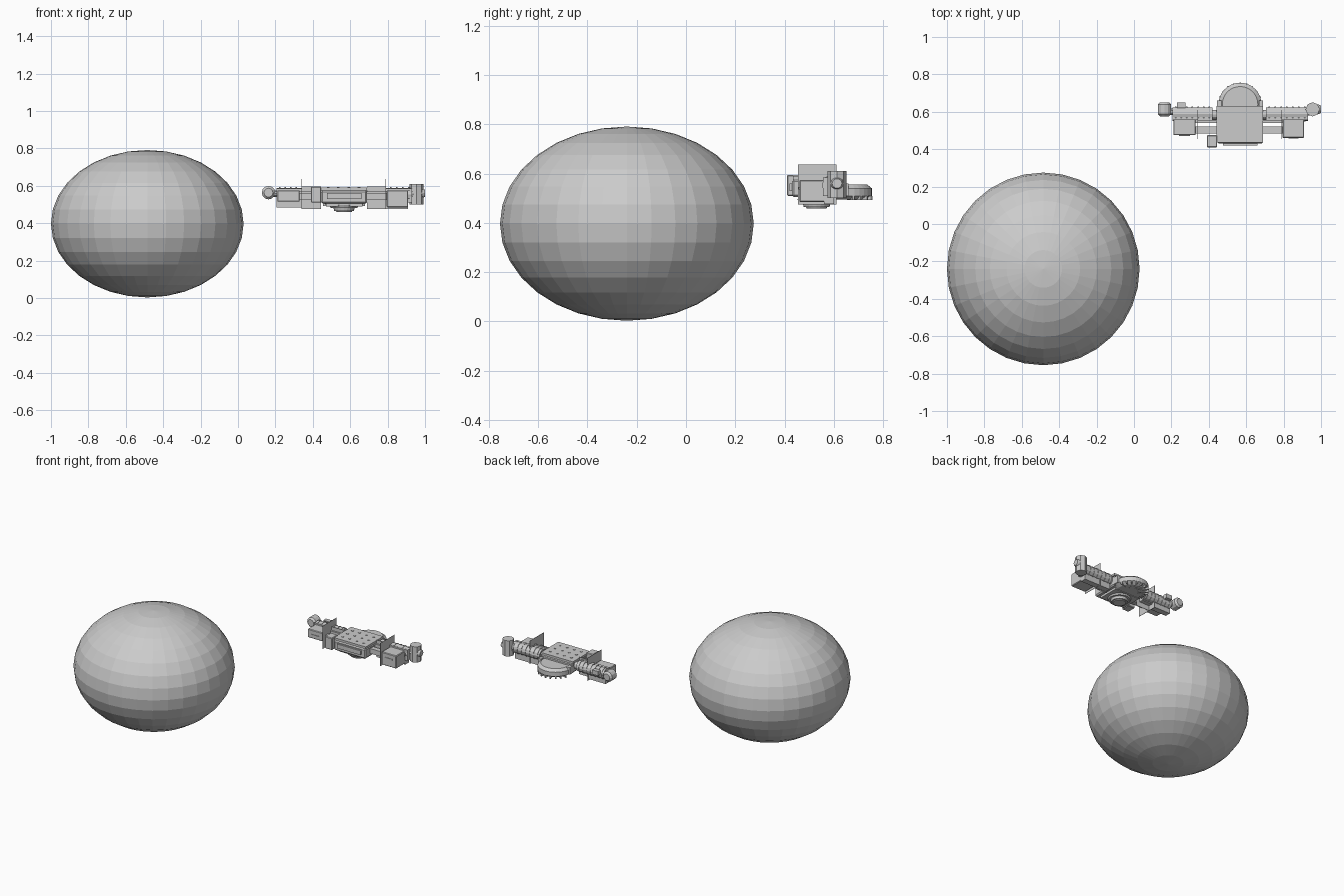
import bpy, math
from mathutils import Matrix, Vector

cube = bpy.data.objects.get("Cube")
if cube:
    bpy.data.objects.remove(cube, do_unlink=True)

GREY = (0.6, 0.6, 0.6, 1)
mat = bpy.data.materials.new("light_grey")
mat.use_nodes = True
mat.diffuse_color = GREY
mat.node_tree.nodes["Principled BSDF"].inputs["Base Color"].default_value = GREY


def finish(name):
    ob = bpy.context.object
    ob.name = name
    ob.data.materials.append(mat)
    return ob


def box(name, x, y, z, bevel=0):
    """Box from its (low, high) range on each axis."""
    bpy.ops.mesh.primitive_cube_add(size=1)
    ob = finish(name)
    size = [r[1] - r[0] for r in (x, y, z)]
    mid = Vector([(r[0] + r[1]) / 2 for r in (x, y, z)])
    ob.data.transform(Matrix.Translation(mid) @ Matrix.Diagonal((*size, 1)))
    if bevel:
        mod = ob.modifiers.new("edge", "BEVEL")
        mod.width, mod.segments = bevel, 1
    return ob


def tube(name, centre, r1, r2, depth, axis="Z", sides=16):
    """Cylinder or cone frustum, r1 at the low end of the axis."""
    bpy.ops.mesh.primitive_cone_add(vertices=sides, radius1=r1, radius2=r2, depth=depth)
    ob = finish(name)
    turn = {"X": Matrix.Rotation(math.pi / 2, 4, "Y"),
            "Y": Matrix.Rotation(-math.pi / 2, 4, "X"), "Z": Matrix()}[axis]
    ob.data.transform(Matrix.Translation(centre) @ turn)
    return ob


# Planet: faceted, squashed sphere
bpy.ops.mesh.primitive_uv_sphere_add(segments=32, ring_count=16, radius=1)
planet = finish("planet")
planet.data.transform(Matrix.Translation((-0.485, -0.24, 0.397)) @ Matrix.Diagonal((0.515, 0.515, 0.394, 1)))

MID = 0.567

# Central hull
box("hull", (0.445, 0.69), (0.43, 0.63), (0.505, 0.575), 0.008)
box("hull_roof", (0.44, 0.69), (0.435, 0.63), (0.575, 0.59))
box("hull_lip", (0.475, 0.66), (0.42, 0.435), (0.53, 0.56))
box("hull_keel", (0.47, 0.665), (0.46, 0.61), (0.49, 0.505))
for i in range(4):
    for j in range(3):
        x, y = 0.475 + i * 0.055, 0.47 + j * 0.055
        box("roof_hatch", (x, x + 0.014), (y, y + 0.01), (0.588, 0.593))

# Round rear deck with a ribbed rim
tube("rear_deck", (MID, 0.64, 0.525), 0.115, 0.115, 0.03, sides=32)
tube("rear_deck_top", (MID, 0.64, 0.548), 0.115, 0.095, 0.016, sides=32)
tube("rear_deck_base", (MID, 0.64, 0.502), 0.09, 0.115, 0.016, sides=32)
for k in range(9):
    a = math.radians(20 + k * 17.5)
    rib = box("deck_rib", (0.05, 0.117), (-0.004, 0.004), (0.492, 0.51))
    rib.data.transform(Matrix.Translation((MID, 0.64, 0)) @ Matrix.Rotation(a, 4, "Z"))
for s in (-1, 1):
    x = MID + s * 0.112
    box("deck_bracket", (x - 0.012, x + 0.012), (0.62, 0.66), (0.51, 0.56))

# Stepped turret below the hull
tube("turret_collar", (MID, 0.53, 0.488), 0.07, 0.078, 0.016, sides=20)
tube("turret", (MID, 0.53, 0.475), 0.052, 0.058, 0.022, sides=20)
tube("turret_cap", (MID, 0.53, 0.463), 0.04, 0.045, 0.008, sides=20)

# Arms: inner x, outer x, and the range of the front container
arms = {"right": (0.42, 0.205, (0.21, 0.33), (0.475, 0.57), (0.515, 0.575)),
        "left": (0.705, 0.93, (0.795, 0.91), (0.46, 0.57), (0.485, 0.575))}
for side, (inner, outer, cx, cy, cz) in arms.items():
    lo, hi = min(inner, outer), max(inner, outer)
    hub = 0.445 if side == "right" else 0.69
    tube(side + "_arm", ((lo + hi) / 2, 0.588, 0.553), 0.036, 0.036, hi - lo, "X", 12)
    box(side + "_arm_spine", (lo, hi), (0.555, 0.585), (0.51, 0.585))
    tube(side + "_arm_joint", ((inner + hub) / 2, 0.585, 0.55), 0.025, 0.025, 0.05, "X", 12)
    for k in range(7):
        x = lo + 0.018 + k * (hi - lo - 0.036) / 6
        tube(side + "_arm_band", (x, 0.588, 0.553), 0.039, 0.039, 0.008, "X", 12)
    box(side + "_container", cx, cy, cz, 0.004)
    box(side + "_container_vent", (cx[0] + 0.03, cx[1] - 0.03), (cy[0] - 0.004, cy[0]), (0.535, 0.545))
    near = cx[1] if side == "right" else cx[0]
    span = (min(near, hub), max(near, hub))
    box(side + "_front_rail", span, (0.485, 0.52), (0.525, 0.56))
    box(side + "_rear_rail", span, (0.54, 0.56), (0.53, 0.57))
    # Upright fin and the plate facing forward beside the hull
    fin = 0.34 if side == "right" else 0.79
    box(side + "_fin", (fin - 0.001, fin + 0.001), (0.455, 0.61), (0.475, 0.636))
    plate = (min(fin, hub), max(fin, hub))
    box(side + "_plate", plate, (0.553, 0.556), (0.475, 0.595))

# Small front box, arm-end boxes and undersides
box("front_locker", (0.39, 0.445), (0.41, 0.475), (0.51, 0.595), 0.004)
box("right_roof_unit", (0.23, 0.275), (0.62, 0.65), (0.555, 0.585))
box("right_under_tray", (0.205, 0.34), (0.56, 0.6), (0.485, 0.52))
box("left_under_tray", (0.705, 0.91), (0.56, 0.6), (0.477, 0.52))

# End pods: one lies along y, the other stands upright
tube("right_pod", (0.163, 0.613, 0.563), 0.036, 0.036, 0.05, "Y", 12)
for s in (-1, 1):
    tube("right_pod_cap", (0.163, 0.613 + s * 0.031, 0.563), 0.036 if s > 0 else 0.024,
         0.024 if s > 0 else 0.036, 0.012, "Y", 12)
tube("right_pod_neck", (0.2, 0.6, 0.558), 0.018, 0.018, 0.04, "X", 10)
tube("left_pod", (0.955, 0.613, 0.555), 0.038, 0.038, 0.11, "Z", 8)
tube("left_pod_nozzle", (0.987, 0.613, 0.56), 0.03, 0.02, 0.026, "X", 10)
tube("left_pod_neck", (0.925, 0.6, 0.556), 0.02, 0.02, 0.04, "X", 10)
